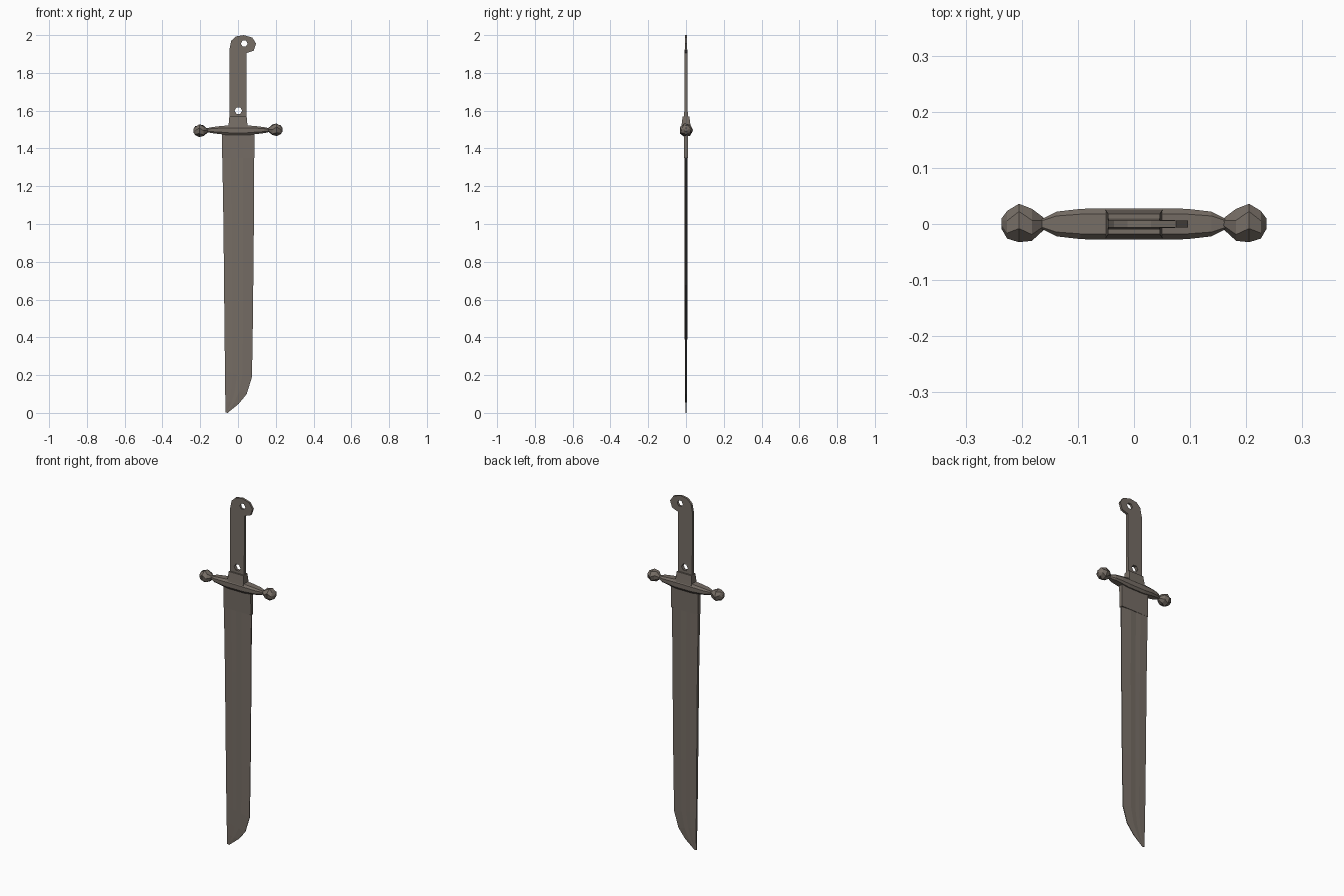
import bpy, bmesh, math
from mathutils import Matrix

if "Cube" in bpy.data.objects:
    bpy.data.objects.remove(bpy.data.objects["Cube"])

steel = bpy.data.materials.new("weathered steel")
steel.diffuse_color = (0.180, 0.153, 0.130, 1)
steel.use_nodes = True
steel.node_tree.nodes["Principled BSDF"].inputs["Base Color"].default_value = steel.diffuse_color


def finish(name, me):
    me.materials.clear()
    me.materials.append(steel)
    bm = bmesh.new()
    bm.from_mesh(me)
    bmesh.ops.remove_doubles(bm, verts=bm.verts, dist=0.00005)
    bmesh.ops.recalc_face_normals(bm, faces=bm.faces)
    for f in bm.faces:
        f.smooth = False
    bm.to_mesh(me)
    bm.free()
    ob = bpy.data.objects.new(name, me)
    bpy.context.collection.objects.link(ob)
    return ob


def loft(name, rings):
    """Skin a list of equal-length closed rings and cap both ends."""
    bm = bmesh.new()
    vs = [[bm.verts.new(p) for p in r] for r in rings]
    n = len(rings[0])
    for a, b in zip(vs, vs[1:]):
        for i in range(n):
            j = (i + 1) % n
            bm.faces.new((a[i], a[j], b[j], b[i]))
    bm.faces.new(vs[0])
    bm.faces.new(vs[-1][::-1])
    me = bpy.data.meshes.new(name)
    bm.to_mesh(me)
    bm.free()
    return finish(name, me)


def blade_ring(xs, zs, xe, ze, t, edge):
    """Section from thick spine (xs, zs) through a shallow fuller to the edge (xe, ze)."""
    prof = [(0, t), (0.28, t), (0.45, t * 0.8), (0.65, t * 0.9), (1, edge)]
    front = [(xs + (xe - xs) * u, -h, zs + (ze - zs) * u) for u, h in prof]
    back = [(x, -y, z) for x, y, z in reversed(front)]
    return front + back


# blade: spine on -x, cutting edge on +x, clipped curved tip
blade = [(-0.083, 1.352, 0.086, 1.352, 0.0085, 0.003),
         (-0.077, 1.00, 0.084, 1.00, 0.008, 0.002),
         (-0.072, 0.50, 0.079, 0.50, 0.007, 0.002),
         (-0.069, 0.22, 0.074, 0.19, 0.006, 0.002),
         (-0.068, 0.13, 0.046, 0.10, 0.005, 0.0018),
         (-0.067, 0.06, 0.004, 0.048, 0.004, 0.0015),
         (-0.067, 0.003, -0.055, 0.0, 0.002, 0.001)]
loft("blade", [blade_ring(*b) for b in blade])

# ricasso: the thicker plain block between blade and guard
loft("ricasso", [[(-0.084, -t, z), (0.088, -t, z), (0.088, t, z), (-0.084, t, z)]
                 for z, t in ((1.35, 0.0095), (1.48, 0.012))])

# tang: flat plate with hooked end and two rivet holes
def spline(cu, pts):
    s = cu.splines.new('POLY')
    s.points.add(len(pts) - 1)
    for p, (x, z) in zip(s.points, pts):
        p.co = (x, z, 0, 1)
    s.use_cyclic_u = True


def hole(cx, cz, r):
    return [(cx + r * math.cos(k * math.tau / 6), cz + r * math.sin(k * math.tau / 6)) for k in range(6)]


cu = bpy.data.curves.new("tang_outline", 'CURVE')
cu.dimensions = '2D'
cu.fill_mode = 'BOTH'
cu.extrude = 0.01
spline(cu, [(-0.045, 1.50), (0.045, 1.50), (0.046, 1.905), (0.083, 1.918), (0.096, 1.955),
            (0.075, 1.987), (0.03, 2.0), (-0.012, 1.993), (-0.036, 1.97), (-0.046, 1.92)])
spline(cu, hole(0.033, 1.955, 0.018))
spline(cu, hole(0.002, 1.60, 0.02))
tmp = bpy.data.objects.new("tang_outline", cu)
bpy.context.collection.objects.link(tmp)
bpy.context.view_layer.update()
me = bpy.data.meshes.new_from_object(tmp.evaluated_get(bpy.context.evaluated_depsgraph_get()))
bpy.data.objects.remove(tmp)
me.transform(Matrix.Rotation(math.pi / 2, 4, 'X'))
for v in me.vertices:                      # plate thins toward the top
    v.co.y *= 1.0 - 0.4 * (v.co.z - 1.5) / 0.5
finish("tang", me)

# collar where the tang leaves the guard
loft("collar", [[(-x, -y, z), (x, -y, z), (x, y, z), (-x, y, z)]
                for x, y, z in ((0.051, 0.026, 1.505), (0.049, 0.022, 1.535), (0.046, 0.018, 1.568))])


def oct_ring(x, hy, hz, cz):
    return [(x, hy * cy, cz + hz * c) for cy, c in
            ((1, 0.5), (0.65, 1), (-0.65, 1), (-1, 0.5), (-1, -0.5), (-0.65, -1), (0.65, -1), (1, -0.5))]


# crossguard bar, swelling at the middle
half = [(0.05, 0.028, 0.026, 1.496), (0.095, 0.027, 0.021, 1.497),
        (0.138, 0.022, 0.016, 1.497), (0.164, 0.009, 0.010, 1.497)]
loft("crossguard", [oct_ring(-x, *r) for x, *r in reversed(half)] + [oct_ring(x, *r) for x, *r in half])

# faceted ball finials at both ends of the guard
for name, s, cz in (("left_finial", -1, 1.494), ("right_finial", 1, 1.499)):
    rings = []
    for k, (x, r) in enumerate(((0.158, 0.009), (0.182, 0.030), (0.205, 0.036), (0.226, 0.026), (0.236, 0.010))):
        rings.append([(s * x, r * math.cos(a), cz + r * 0.95 * math.sin(a))
                      for a in [(i + 0.5 * (k % 2)) * math.tau / 7 for i in range(7)]])
    loft(name, rings)
